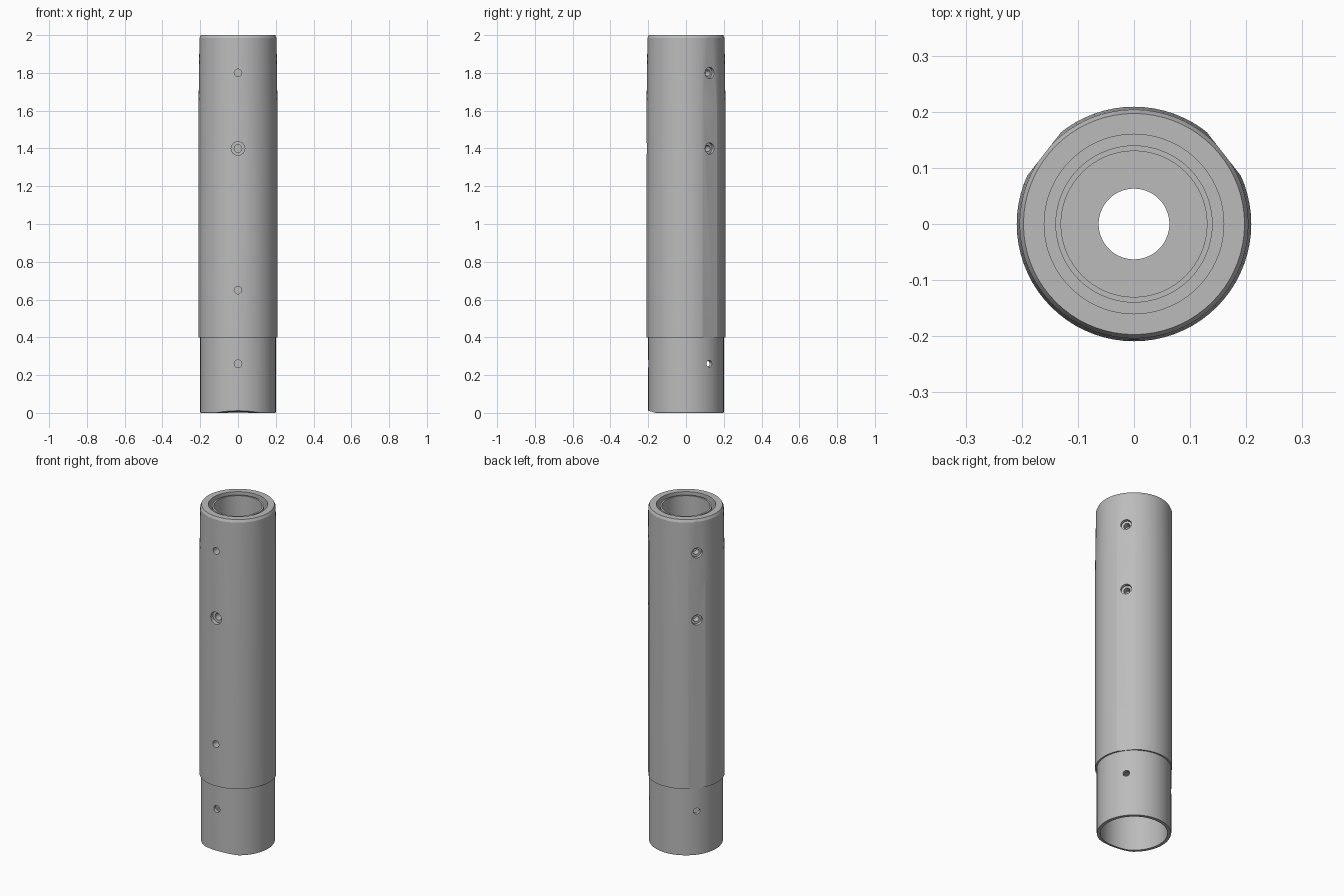
import bpy, bmesh
from math import radians, cos, sin, pi
from mathutils import Matrix, Vector

if "Cube" in bpy.data.objects:
    bpy.data.objects.remove(bpy.data.objects["Cube"], do_unlink=True)

grey = bpy.data.materials.new("machined grey")
grey.use_nodes = True
colour = (0.5, 0.5, 0.5, 1)
grey.diffuse_color = colour
grey.node_tree.nodes["Principled BSDF"].inputs["Base Color"].default_value = colour


def add_object(name, bm):
    bmesh.ops.recalc_face_normals(bm, faces=bm.faces)
    mesh = bpy.data.meshes.new(name)
    bm.to_mesh(mesh)
    bm.free()
    mesh.materials.append(grey)
    obj = bpy.data.objects.new(name, mesh)
    bpy.context.collection.objects.link(obj)
    return obj


def lathe(name, profile, steps=72):
    """Spin a closed (radius, height) loop around z."""
    bm = bmesh.new()
    verts = [bm.verts.new((r, 0, z)) for r, z in profile]
    edges = [bm.edges.new((a, b)) for a, b in zip(verts, verts[1:] + verts[:1])]
    bmesh.ops.spin(bm, geom=verts + edges, cent=(0, 0, 0), axis=(0, 0, 1),
                   angle=2 * pi, steps=steps)
    bmesh.ops.remove_doubles(bm, verts=bm.verts, dist=0.0001)
    return add_object(name, bm)


def cut(target, cutter):
    """Subtract the cutter for good and remove it."""
    bpy.context.view_layer.objects.active = target
    mod = target.modifiers.new("cut", "BOOLEAN")
    mod.operation, mod.solver, mod.object = "DIFFERENCE", "EXACT", cutter
    cutter.hide_render = True
    bpy.ops.object.modifier_apply(modifier=mod.name)
    bpy.data.objects.remove(cutter, do_unlink=True)


def drill(target, angle, z, radius, inner):
    """Radial hole from outside down to the inner radius."""
    a, outer = radians(angle), 0.25
    way = Vector((cos(a), sin(a), 0))
    bm = bmesh.new()
    place = Matrix.Translation(way * (inner + outer) / 2 + Vector((0, 0, z)))
    bmesh.ops.create_cone(bm, cap_ends=True, segments=24, radius1=radius, radius2=radius,
                          depth=outer - inner,
                          matrix=place @ way.to_track_quat("Z", "Y").to_matrix().to_4x4())
    cut(target, add_object("drill", bm))


def box_cut(target, matrix, size):
    bm = bmesh.new()
    bmesh.ops.create_cube(bm, size=1, matrix=matrix @ Matrix.Diagonal((*size, 1)))
    cut(target, add_object("box_cutter", bm))


# Tube body: chamfered and slightly tapered top, double rim, stepped bore, slim socket end
body = lathe("tube_body", [
    (0.198, 0), (0.2, 0.004), (0.2, 0.4), (0.209, 0.4), (0.209, 1.62), (0.204, 1.985),
    (0.197, 2), (0.16, 2), (0.16, 1.9), (0.14, 1.9), (0.14, 1.99), (0.13, 1.99),
    (0.13, 0.5), (0.063, 0.5), (0.063, 0.45), (0.18, 0.45), (0.18, 0)])

# Two long flats at the rear
FLATS = (38, 142)
for angle in FLATS:
    box_cut(body, Matrix.Rotation(radians(angle), 4, "Z")
            @ Matrix.Translation((0.253, 0, 1.25)), (0.1, 0.4, 1.8))

# Sloped relief at the front of the bottom edge
slope = Matrix.Translation((0, -0.16, 0)) @ Matrix.Rotation(radians(-16), 4, "X")
box_cut(body, slope @ Matrix.Translation((0, -0.05, -0.05)), (0.5, 0.1, 0.1))

# Front holes, the second one counterbored
for z in (1.8, 1.4, 0.65):
    drill(body, -90, z, 0.02, 0.145)
drill(body, -90, 1.4, 0.036, 0.185)
drill(body, -90, 0.26, 0.02, 0.1)

# Counterbored holes on the flats and plain holes in the socket end
for angle in FLATS:
    for z in (1.8, 1.4):
        drill(body, angle, z, 0.017, 0.145)
        drill(body, angle, z, 0.03, 0.185)
    drill(body, angle, 0.26, 0.018, 0.1)

bpy.ops.object.select_all(action="DESELECT")
body.select_set(True)
bpy.context.view_layer.objects.active = body
bpy.ops.object.shade_smooth_by_angle(angle=radians(12))
